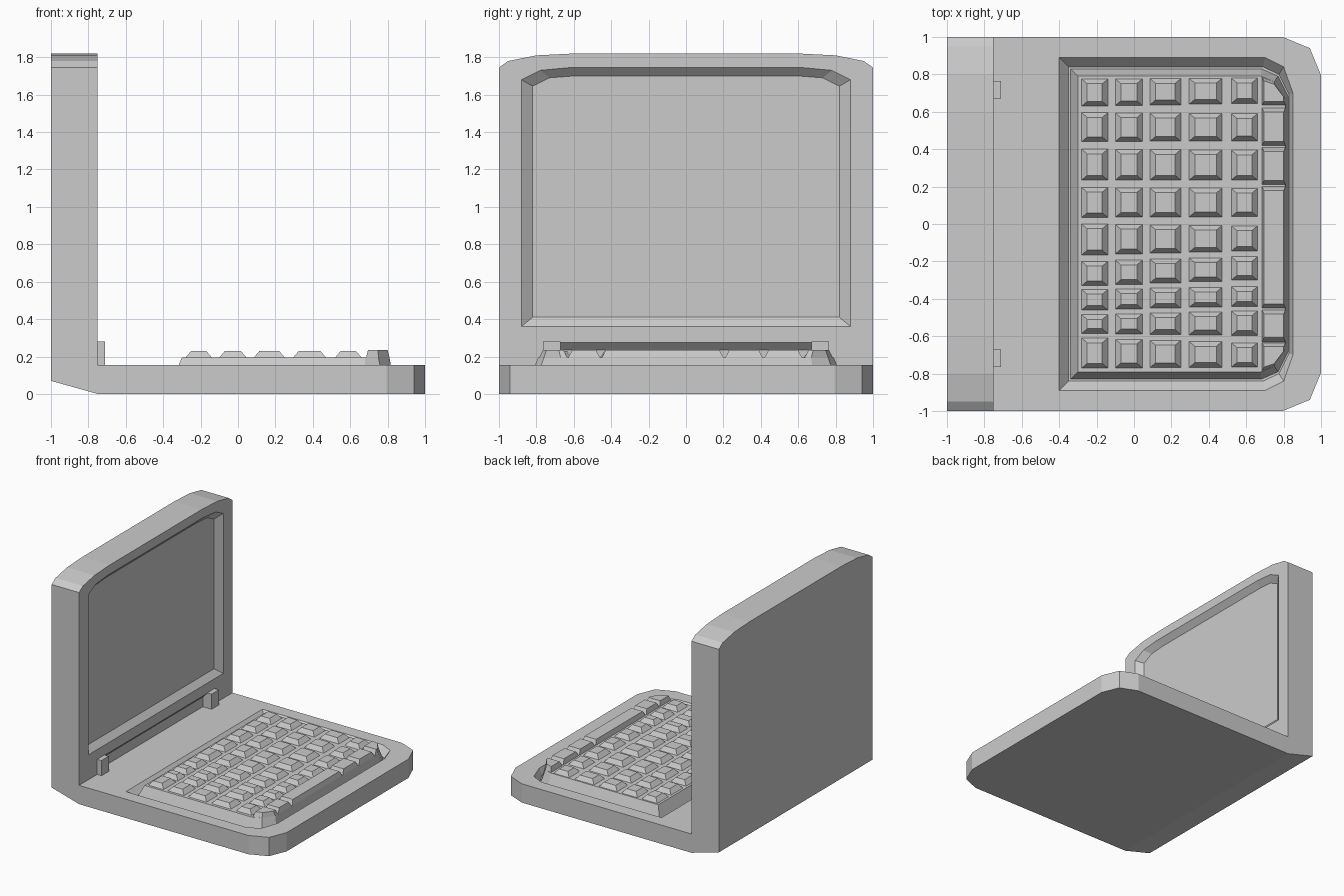
import bpy, bmesh

if "Cube" in bpy.data.objects:
    bpy.data.objects.remove(bpy.data.objects["Cube"])


def loft(name, loops, caps=(True, True)):
    """Join matching rings of points into a solid."""
    bm = bmesh.new()
    rings = [[bm.verts.new(p) for p in ring] for ring in loops]
    n = len(rings[0])
    for a, b in zip(rings, rings[1:]):
        for i in range(n):
            j = (i + 1) % n
            bm.faces.new((a[i], a[j], b[j], b[i]))
    if caps[0]:
        bm.faces.new(rings[0])
    if caps[1]:
        bm.faces.new(rings[-1])
    bmesh.ops.recalc_face_normals(bm, faces=bm.faces)
    me = bpy.data.meshes.new(name)
    bm.to_mesh(me)
    bm.free()
    ob = bpy.data.objects.new(name, me)
    bpy.context.collection.objects.link(ob)
    return ob


def cut(target, cutter):
    """Subtract the cutter, bake the result and drop the cutter."""
    mod = target.modifiers.new("cut", 'BOOLEAN')
    mod.operation = 'DIFFERENCE'
    mod.solver = 'EXACT'
    mod.object = cutter
    cutter.hide_render = True
    bpy.context.view_layer.objects.active = target
    bpy.ops.object.modifier_apply(modifier=mod.name)
    bpy.data.objects.remove(cutter)


def box(name, x0, x1, y0, y1, z0, z1):
    ring = [(x0, y0), (x1, y0), (x1, y1), (x0, y1)]
    return loft(name, [[(x, y, z) for x, y in ring] for z in (z0, z1)])


def both(half):
    """Mirror an open half outline in its y value (last item) into a ring."""
    return half + [(x, -y) for x, y in reversed(half)]


def flat(ring, z):
    return [(x, y, z) for x, y in ring]


def upright(ring, x):
    return [(x, y, z) for z, y in ring]


# Body: L-shaped side profile swept across the width
side = [(-1, .07), (-.75, 0), (1, 0), (1, .155), (-.75, .155), (-.75, 1.82), (-1, 1.82)]
body = loft("laptop_body", [[(x, y, z) for x, z in side] for y in (-1, 1)])

# Rounded front corners of the base and top corners of the lid
for s in (-1, 1):
    corner = [(.795, s), (.94, s * .94), (1, s * .795), (1.2, s * .795), (1.2, s * 1.2), (.795, s * 1.2)]
    cut(body, loft("corner_cutter", [flat(corner, z) for z in (-.1, .3)]))
    arc = [(1.745, s), (1.78, s * .95), (1.81, s * .8), (1.82, s * .6), (1.95, s * .6), (1.95, s * 1.2), (1.745, s * 1.2)]
    cut(body, loft("lid_corner_cutter", [upright(arc, x) for x in (-1.2, -.5)]))

# Screen recess with sloping rim
rim = both([(.36, .88), (1.68, .88), (1.73, .78), (1.745, .62)])
glass = both([(.41, .82), (1.645, .82), (1.69, .73), (1.70, .60)])
cut(body, loft("screen_cutter", [upright(rim, -.70), upright(rim, -.75), upright(glass, -.793)]))

# Hinge slot along the foot of the lid
slot = [(-.70, .275), (-.75, .275), (-.79, .235), (-.79, .155), (-.70, .155)]
cut(body, loft("slot_cutter", [[(x, y, z) for x, z in slot] for y in (-.67, .67)]))

# Keyboard well with sloping walls
well_top = both([(-.40, .89), (.70, .89), (.80, .84), (.85, .70)])
well_low = both([(-.35, .84), (.69, .84), (.775, .80), (.83, .69)])
cut(body, loft("well_cutter", [flat(well_top, .3), flat(well_top, .155), flat(well_low, .10)]))

# Hinge lugs
for s, tag in ((-1, "near"), (1, "far")):
    y0, y1 = sorted((s * .67, s * .765))
    box("hinge_lug_" + tag, -.755, -.71, y0, y1, .154, .28)

# Raised keyboard pad
pad_low = both([(-.34, .83), (.68, .83), (.77, .79), (.825, .68)])
pad_top = both([(-.30, .79), (.68, .79), (.75, .76), (.81, .67)])
loft("keyboard_pad", [flat(pad_low, .10), flat(pad_top, .195)], caps=(False, True))


def key(name, ring, ix, iy, top):
    """Keycap: ring at pad height, narrowed top."""
    xs, ys = [p[0] for p in ring], [p[1] for p in ring]
    x0, x1, y0, y1 = min(xs) + ix, max(xs) - ix, min(ys) + iy, max(ys) - iy
    kx, ky = (x1 - x0) / (max(xs) - min(xs)), (y1 - y0) / (max(ys) - min(ys))
    cap = [(x0 + (x - min(xs)) * kx, y0 + (y - min(ys)) * ky) for x, y in ring]
    loft(name, [flat(ring, .195), flat(cap, top)], caps=(False, True))


# Key grid: column spans in x, row spans in y at the first and last column
cols = [(-.28, -.14), (-.10, .045), (.085, .25), (.295, .47), (.52, .66)]
rows = [(.63, .775, .645, .78), (.44, .595, .445, .59), (.235, .40, .235, .395),
        (.035, .195, .04, .19), (-.165, 0, -.145, -.01), (-.33, -.20, -.30, -.175),
        (-.46, -.35, -.44, -.335), (-.585, -.485, -.595, -.465), (-.77, -.61, -.765, -.635)]
for r, (a0, a1, b0, b1) in enumerate(rows):
    for c, (x0, x1) in enumerate(cols):
        t = c / 4
        y0, y1 = a0 + (b0 - a0) * t, a1 + (b1 - a1) * t
        key(f"key_{r}_{c}", [(x0, y0), (x1, y0), (x1, y1), (x0, y1)], .03, .025, .23)

# Front row with the long space bar
for i, (y0, y1) in enumerate([(.42, .62), (.21, .41), (-.45, .20), (-.63, -.46)]):
    key(f"front_key_{i}", [(.685, y0), (.81, y0), (.81, y1), (.685, y1)], .01, .022, .235)
for s, tag in ((-1, "near"), (1, "far")):
    ring = [(.685, s * .635), (.81, s * .635), (.81, s * .67), (.75, s * .76), (.685, s * .785)]
    key("front_corner_key_" + tag, ring, .01, .02, .235)
